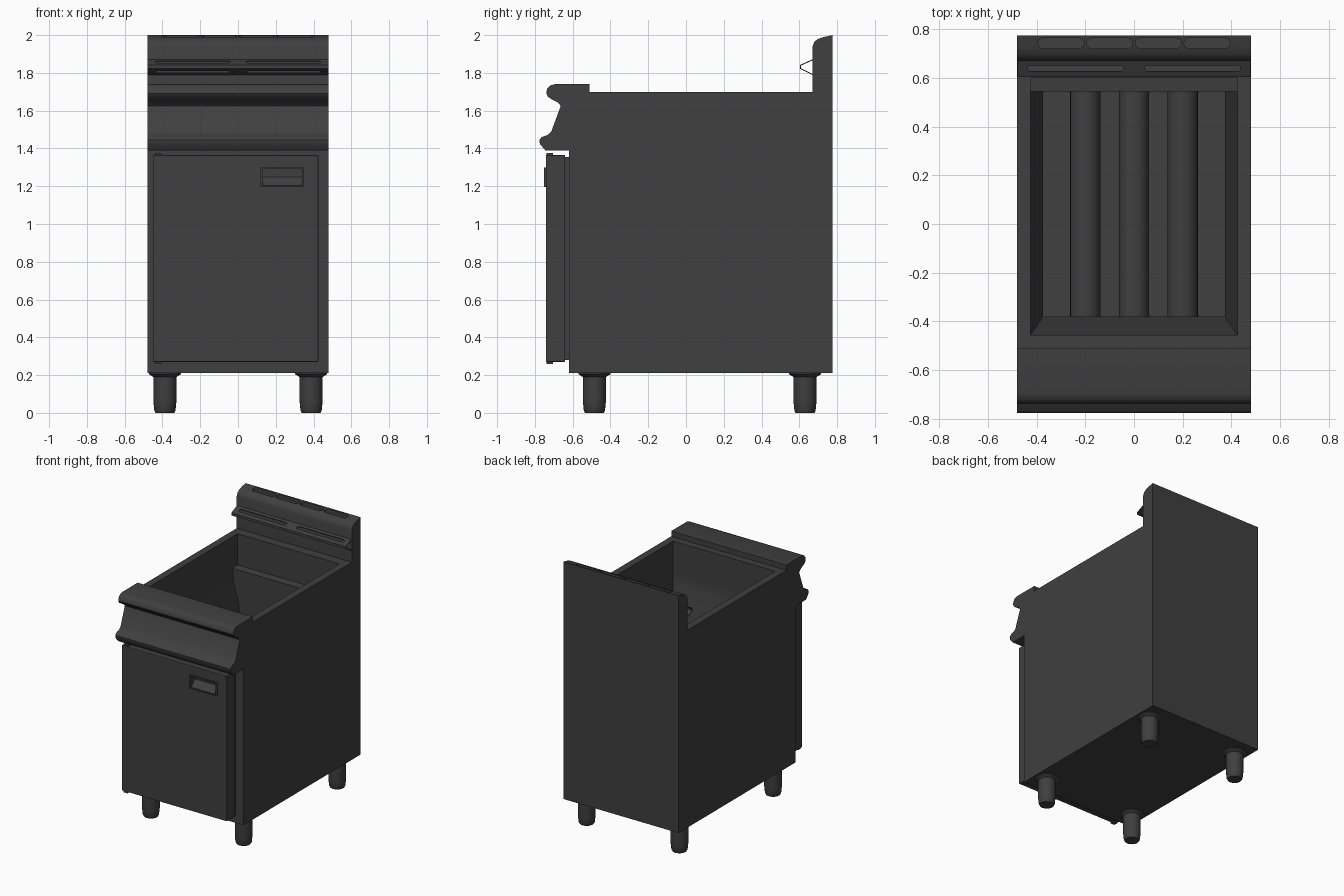
import bpy, bmesh, math
from mathutils import Matrix

cube = bpy.data.objects.get("Cube")
if cube:
    bpy.data.objects.remove(cube, do_unlink=True)

steel = bpy.data.materials.new("dark_steel")
steel.use_nodes = True
steel.diffuse_color = (0.05, 0.05, 0.05, 1)
steel.node_tree.nodes["Principled BSDF"].inputs["Base Color"].default_value = steel.diffuse_color


def finish(name, bm):
    bmesh.ops.recalc_face_normals(bm, faces=bm.faces)
    mesh = bpy.data.meshes.new(name)
    bm.to_mesh(mesh)
    bm.free()
    mesh.materials.append(steel)
    obj = bpy.data.objects.new(name, mesh)
    bpy.context.collection.objects.link(obj)
    return obj


def activate(obj):
    bpy.ops.object.select_all(action='DESELECT')
    obj.select_set(True)
    bpy.context.view_layer.objects.active = obj


def smooth(obj, angle=38):
    activate(obj)
    bpy.ops.object.shade_smooth_by_angle(angle=math.radians(angle))


def loft(bm, rings):
    """Skin matching rings of points and cap both ends."""
    rows = [[bm.verts.new(p) for p in ring] for ring in rings]
    n = len(rows[0])
    for a, b in zip(rows, rows[1:]):
        for i in range(n):
            j = (i + 1) % n
            bm.faces.new((a[i], a[j], b[j], b[i]))
    bm.faces.new(rows[0])
    bm.faces.new(rows[-1])


def side_profile(name, points, x0, x1):
    bm = bmesh.new()
    loft(bm, [[(x, y, z) for y, z in points] for x in (x0, x1)])
    return finish(name, bm)


def box(name, x0, x1, y0, y1, z0, z1, bevel=0):
    bm = bmesh.new()
    loft(bm, [[(x0, y0, z), (x1, y0, z), (x1, y1, z), (x0, y1, z)] for z in (z0, z1)])
    if bevel:
        bmesh.ops.bevel(bm, geom=bm.edges[:], offset=bevel, segments=2, affect='EDGES', profile=0.5)
    return finish(name, bm)


def rect(x, y0, y1, z):
    return [(-x, y0, z), (x, y0, z), (x, y1, z), (-x, y1, z)]


def slot(bm, x0, x1, y0, y1, z0, z1):
    """Round-ended upright prism used to cut slots."""
    r, yc = (y1 - y0) / 2, (y0 + y1) / 2
    outline = []
    for cx, start in ((x1 - r, -90), (x0 + r, 90)):
        for k in range(7):
            a = math.radians(start + k * 30)
            outline.append((cx + r * math.cos(a), yc + r * math.sin(a)))
    loft(bm, [[(x, y, z) for x, y in outline] for z in (z0, z1)])


def cut(obj, cutter):
    mod = obj.modifiers.new("cut", 'BOOLEAN')
    mod.operation = 'DIFFERENCE'
    mod.solver = 'EXACT'
    mod.object = cutter
    activate(obj)
    bpy.ops.object.modifier_apply(modifier=mod.name)
    bpy.data.objects.remove(cutter, do_unlink=True)


# Cabinet with front nose, control fascia and rear upstand in one side profile
cabinet = side_profile("cabinet", [
    (-0.62, 0.21), (0.775, 0.21), (0.775, 2.0), (0.73, 1.99), (0.70, 1.98),
    (0.68, 1.965), (0.67, 1.94), (0.67, 1.70), (-0.51, 1.70), (-0.51, 1.74),
    (-0.695, 1.74), (-0.72, 1.733), (-0.736, 1.715), (-0.74, 1.69), (-0.73, 1.672),
    (-0.71, 1.66), (-0.68, 1.645), (-0.663, 1.625), (-0.713, 1.49), (-0.73, 1.472),
    (-0.765, 1.46), (-0.776, 1.445), (-0.774, 1.425), (-0.745, 1.39), (-0.62, 1.39)],
    -0.48, 0.48)

# Stepped tank well with a rear ledge and sloping lower walls
well = bmesh.new()
loft(well, [rect(0.425, -0.455, 0.60, 1.80), rect(0.425, -0.455, 0.60, 1.465),
            rect(0.425, -0.455, 0.545, 1.46), rect(0.425, -0.455, 0.545, 1.37),
            rect(0.373, -0.38, 0.545, 1.20), rect(0.373, -0.38, 0.545, 0.80)])
cut(cabinet, finish("well_cutter", well))

# Flue slots along the top of the upstand
flue = bmesh.new()
for i in range(4):
    x = -0.3 + i * 0.2
    slot(flue, x - 0.095, x + 0.095, 0.722, 0.764, 1.92, 2.1)
cut(cabinet, finish("flue_cutter", flue))
smooth(cabinet)

# Heating tubes running front to back in the tank
for i in range(3):
    bm = bmesh.new()
    bmesh.ops.create_cone(bm, cap_ends=True, segments=32, radius1=0.062, radius2=0.062, depth=0.935,
                          matrix=Matrix.Translation(((i - 1) * 0.2, 0.0825, 1.05))
                          @ Matrix.Rotation(math.pi / 2, 4, 'X'))
    smooth(finish(f"heating_tube_{i + 1}", bm))

# Folded basket hanger with two slots, open at its ends
hanger = side_profile("basket_hanger", [
    (0.672, 1.873), (0.604, 1.842), (0.604, 1.822), (0.672, 1.787),
    (0.672, 1.793), (0.609, 1.825), (0.609, 1.839), (0.672, 1.867)], -0.478, 0.478)
slots = bmesh.new()
for s in (-1, 1):
    slot(slots, s * 0.24 - 0.197, s * 0.24 + 0.197, 0.628, 0.652, 1.75, 1.90)
cut(hanger, finish("hanger_cutter", slots))

# Door, its inner liner, and hinge pins
door = box("door", -0.45, 0.425, -0.742, -0.64, 0.27, 1.365, 0.004)
cut(door, box("pull_cutter", 0.13, 0.34, -0.80, -0.70, 1.205, 1.29))
box("door_liner", -0.44, 0.415, -0.641, -0.618, 0.28, 1.355)
for label, z in (("upper", 1.37), ("lower", 0.27)):
    box(label + "_hinge", -0.44, -0.405, -0.738, -0.705, z - 0.012, z + 0.006)

# Recessed pull: raised frame with a slanted scoop behind it
frame = box("pull_frame", 0.12, 0.35, -0.753, -0.735, 1.197, 1.298)
cut(frame, box("frame_cutter", 0.13, 0.34, -0.80, -0.70, 1.205, 1.29))
side_profile("pull_scoop", [(-0.745, 1.204), (-0.70, 1.25), (-0.70, 1.204)], 0.13, 0.34)

# Four adjustable legs
for x, side in ((-0.387, "right"), (0.387, "left")):
    for y, end in ((-0.485, "front"), (0.63, "rear")):
        bm = bmesh.new()
        rings = []
        for r, z in ((0.05, 0), (0.056, 0.012), (0.061, 0.06), (0.061, 0.19), (0.085, 0.205), (0.085, 0.212)):
            rings.append([(x + r * math.cos(k * math.pi / 14), y + r * math.sin(k * math.pi / 14), z)
                          for k in range(28)])
        loft(bm, rings)
        smooth(finish(f"{end}_{side}_leg", bm))
